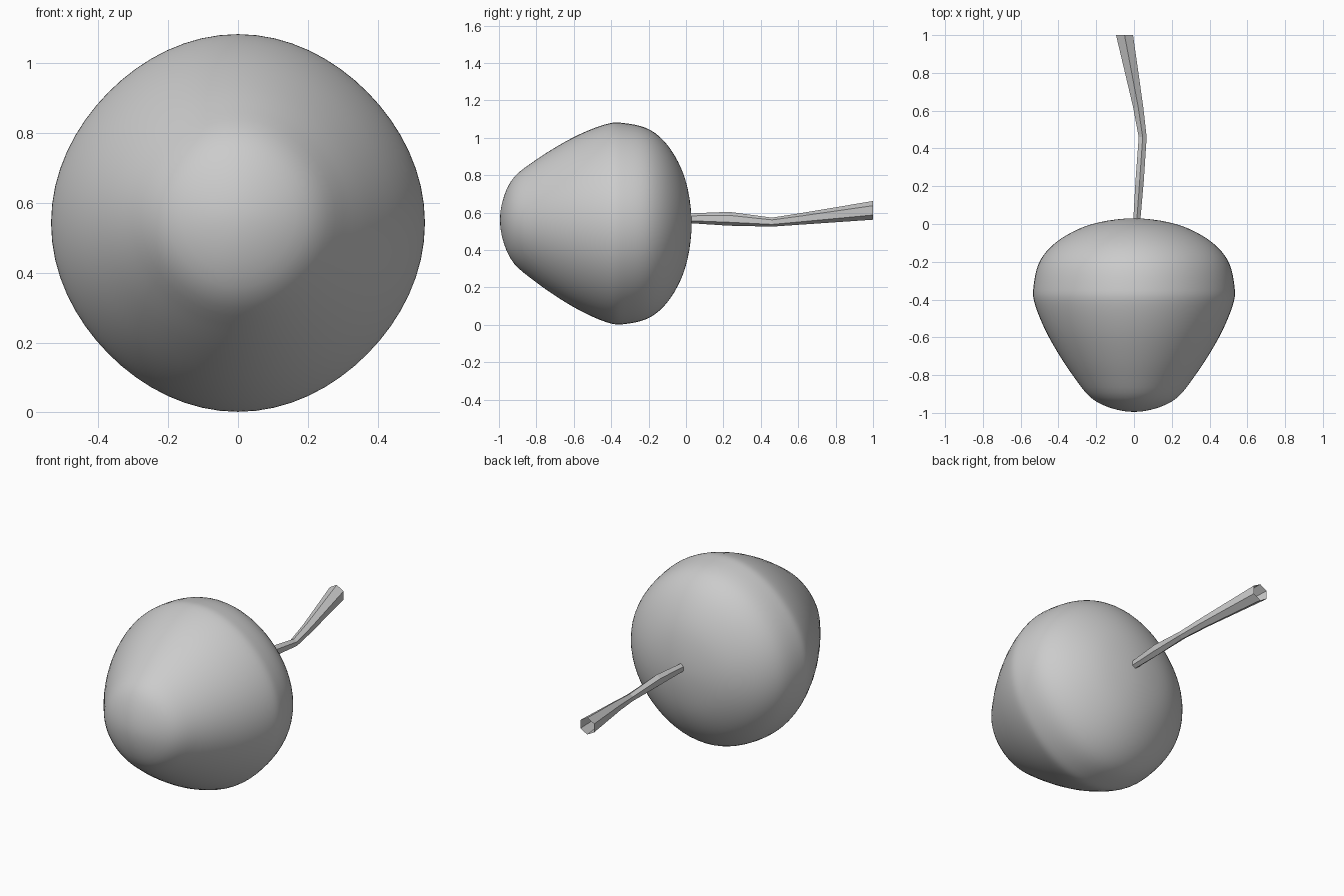
import bpy, bmesh, math
from mathutils import Vector

cube = bpy.data.objects.get("Cube")
if cube:
    bpy.data.objects.remove(cube)

grey = bpy.data.materials.new("plain_grey")
grey.use_nodes = True
colour = (0.6, 0.6, 0.6, 1)
grey.diffuse_color = colour
grey.node_tree.nodes["Principled BSDF"].inputs["Base Color"].default_value = colour


def make_object(name, bm):
    bmesh.ops.recalc_face_normals(bm, faces=bm.faces)
    mesh = bpy.data.meshes.new(name)
    bm.to_mesh(mesh)
    bm.free()
    obj = bpy.data.objects.new(name, mesh)
    bpy.context.collection.objects.link(obj)
    mesh.materials.append(grey)
    return obj


def bridge(bm, a, b):
    n = len(a)
    for i in range(n):
        bm.faces.new((a[i], a[(i + 1) % n], b[(i + 1) % n], b[i]))


def spline(points, steps):
    """Smooth curve through the given points."""
    p = [Vector(q) for q in points]
    p = [2 * p[0] - p[1]] + p + [2 * p[-1] - p[-2]]
    out = []
    for a, b, c, d in zip(p, p[1:], p[2:], p[3:]):
        for k in range(steps):
            t = k / steps
            out.append(0.5 * (2 * b + (c - a) * t + (2 * a - 5 * b + 4 * c - d) * t * t
                              + (3 * b - a - 3 * c + d) * t ** 3))
    return out + [p[-2]]


# Fruit: rounded profile (radius, y) swept around the y axis, mirrored ends keep poles round
profile = [(-0.2, -0.955), (0, -0.995), (0.2, -0.94), (0.325, -0.8), (0.45, -0.6),
           (0.523, -0.43), (0.532, -0.33), (0.495, -0.19), (0.39, -0.08),
           (0.22, 0.0), (0, 0.03), (-0.22, 0.0)]
profile[0] = (-profile[2][0], profile[2][1])
STEPS, SIDES = 5, 64
curve = spline(profile, STEPS)[STEPS:-STEPS]
bm = bmesh.new()
rings = []
for r, y in curve[1:-1]:
    ring = []
    for i in range(SIDES):
        a = math.tau * i / SIDES
        s = r * (1 - 0.02 * math.sin(2 * a) ** 2)
        # the tip sits slightly higher than the middle
        z = 0.541 + 0.02 * max(0, (-0.34 - y) / 0.66)
        ring.append(bm.verts.new((s * math.cos(a), y, z + 1.01 * s * math.sin(a))))
    rings.append(ring)
for a, b in zip(rings, rings[1:]):
    bridge(bm, a, b)
for ring, (r, y), z in ((rings[0], curve[0], 0.561), (rings[-1], curve[-1], 0.541)):
    pole = bm.verts.new((0, y, z))
    for i in range(SIDES):
        bm.faces.new((ring[i], ring[(i + 1) % SIDES], pole))
fruit = make_object("fruit", bm)
for face in fruit.data.polygons:
    face.use_smooth = True

# Stem: open six-sided tube, (x, y, z, half width, half height) per ring
stations = [(0.012, -0.02, 0.57, 0.018, 0.024), (0.03, 0.23, 0.567, 0.022, 0.037),
            (0.046, 0.46, 0.549, 0.021, 0.024), (0.022, 0.62, 0.567, 0.027, 0.031),
            (-0.05, 1.0, 0.612, 0.045, 0.05)]
bm = bmesh.new()
rings = []
for x, y, z, w, h in stations:
    rings.append([bm.verts.new((x + w * math.sin(math.tau * i / 6) / math.sin(math.tau / 6),
                                y, z + h * math.cos(math.tau * i / 6))) for i in range(6)])
for a, b in zip(rings, rings[1:]):
    bridge(bm, a, b)
make_object("stem", bm)
